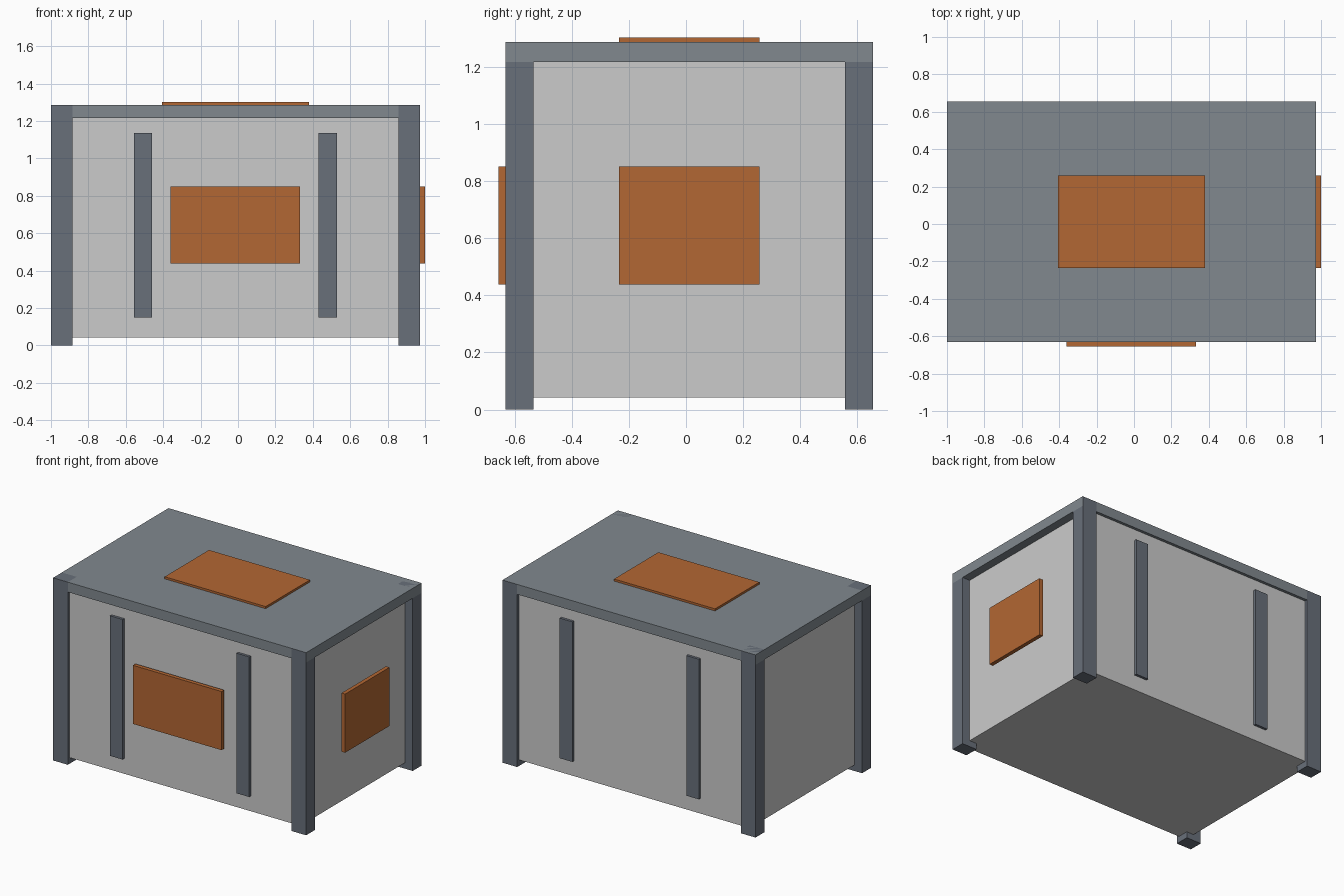
import bpy, bmesh
from mathutils import Matrix, Vector

if "Cube" in bpy.data.objects:
    bpy.data.objects.remove(bpy.data.objects["Cube"])


def material(name, rgb):
    m = bpy.data.materials.new(name)
    m.diffuse_color = (*rgb, 1)
    m.use_nodes = True
    m.node_tree.nodes["Principled BSDF"].inputs["Base Color"].default_value = m.diffuse_color
    return m


frame_mat = material("slate", (0.14, 0.16, 0.195))
lid_mat = material("blue_grey", (0.22, 0.25, 0.275))
panel_mat = material("orange", (0.45, 0.135, 0.033))


def box(name, x, y, z, mat=None):
    """Box from (min, max) ranges."""
    lo, hi = (Vector(c) for c in zip(x, y, z))
    bm = bmesh.new()
    bmesh.ops.create_cube(
        bm, size=1,
        matrix=Matrix.Translation((lo + hi) / 2) @ Matrix.Diagonal((*(hi - lo), 1)))
    me = bpy.data.meshes.new(name)
    bm.to_mesh(me)
    bm.free()
    ob = bpy.data.objects.new(name, me)
    bpy.context.collection.objects.link(ob)
    if mat:
        me.materials.append(mat)
    return ob


# Outer extents of the crate
X0, X1, Y0, Y1, TOP = -1.0, 0.973, -0.631, 0.654, 1.287
LID_Z, BODY_Z = 1.217, 0.043
POST_X, POST_Y = 0.115, 0.098
IN_X, IN_Y = 0.059, 0.02

# Body and overhanging lid
box("body", (X0 + IN_X, X1 - IN_X), (Y0 + IN_Y, Y1 - IN_Y), (BODY_Z, LID_Z))
box("lid", (X0, X1), (Y0, Y1), (LID_Z, TOP), lid_mat)

# Corner posts
for sx, xr in (("left", (X0, X0 + POST_X)), ("right", (X1 - POST_X, X1))):
    for sy, yr in (("front", (Y0, Y0 + POST_Y)), ("back", (Y1 - POST_Y, Y1))):
        box(f"{sy}_{sx}_post", xr, yr, (0, TOP), frame_mat)

# Vertical ribs on front and back
for sx, xr in (("left", (-0.557, -0.459)), ("right", (0.43, 0.528))):
    for sy, yr in (("front", (Y0 + 0.002, Y0 + 0.022)), ("back", (Y1 - 0.022, Y1 - 0.002))):
        box(f"{sy}_{sx}_rib", xr, yr, (0.15, 1.137), frame_mat)

# Orange panels on front, right side and top
box("front_panel", (-0.36, 0.331), (-0.656, -0.628), (0.438, 0.851), panel_mat)
box("side_panel", (0.972, 1.0), (-0.235, 0.258), (0.438, 0.851), panel_mat)
box("top_panel", (-0.407, 0.38), (-0.235, 0.258), (TOP, 1.302), panel_mat)
